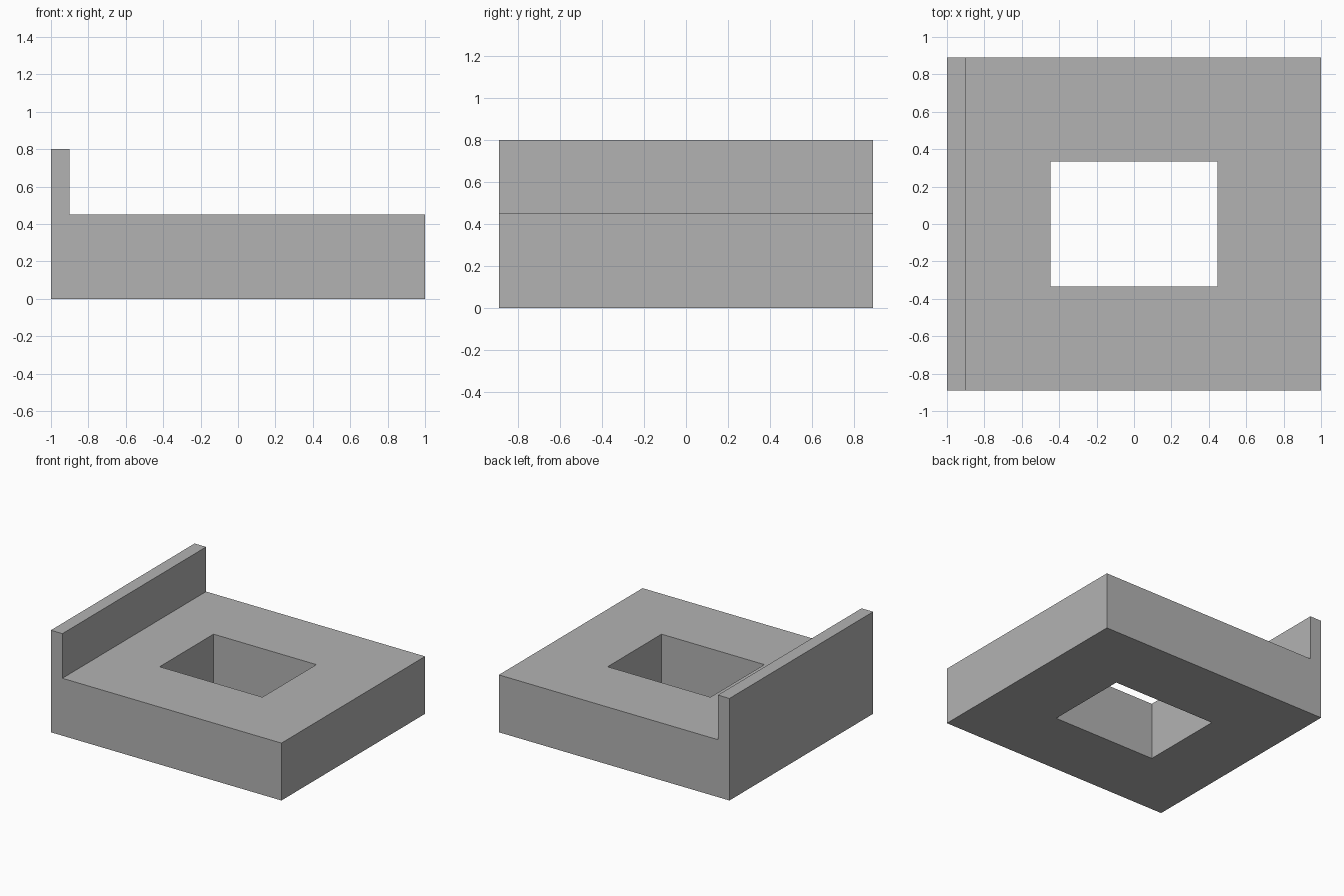
import bpy
import bmesh

# Overall dimensions
HALF_X, HALF_Y = 1.0, 0.89
SLAB_H, LIP_H, LIP_T = 0.45, 0.8, 0.1
HOLE_X, HOLE_Y = 0.446, 0.334

cube = bpy.data.objects.get("Cube")
if cube:
    bpy.data.objects.remove(cube, do_unlink=True)

grey = bpy.data.materials.new("plain_grey")
grey.use_nodes = True
colour = (0.45, 0.45, 0.45, 1)
grey.diffuse_color = colour
grey.node_tree.nodes["Principled BSDF"].inputs["Base Color"].default_value = colour


def extrude_profile(name, points, depth):
    """Solid from a closed outline, extruded along the given vector."""
    bm = bmesh.new()
    face = bm.faces.new([bm.verts.new(p) for p in points])
    top = bmesh.ops.extrude_face_region(bm, geom=[face])["geom"]
    verts = [g for g in top if isinstance(g, bmesh.types.BMVert)]
    bmesh.ops.translate(bm, verts=verts, vec=depth)
    bmesh.ops.recalc_face_normals(bm, faces=bm.faces)
    mesh = bpy.data.meshes.new(name)
    bm.to_mesh(mesh)
    bm.free()
    mesh.materials.append(grey)
    obj = bpy.data.objects.new(name, mesh)
    bpy.context.collection.objects.link(obj)
    return obj


# Slab with a raised lip along its right edge, as one L-shaped section
section = [(-HALF_X, 0), (HALF_X, 0), (HALF_X, SLAB_H),
           (LIP_T - HALF_X, SLAB_H), (LIP_T - HALF_X, LIP_H), (-HALF_X, LIP_H)]
base = extrude_profile("lipped_base", [(x, -HALF_Y, z) for x, z in section],
                       (0, 2 * HALF_Y, 0))

# Rectangular opening straight through the slab
corners = [(-1, -1), (1, -1), (1, 1), (-1, 1)]
cutter = extrude_profile("opening_cutter",
                         [(sx * HOLE_X, sy * HOLE_Y, -0.2) for sx, sy in corners],
                         (0, 0, 1))
cutter.hide_render = True
cut = base.modifiers.new("opening", 'BOOLEAN')
cut.operation = 'DIFFERENCE'
cut.solver = 'EXACT'
cut.object = cutter
bpy.context.view_layer.objects.active = base
bpy.ops.object.modifier_apply(modifier=cut.name)
bpy.data.objects.remove(cutter, do_unlink=True)
